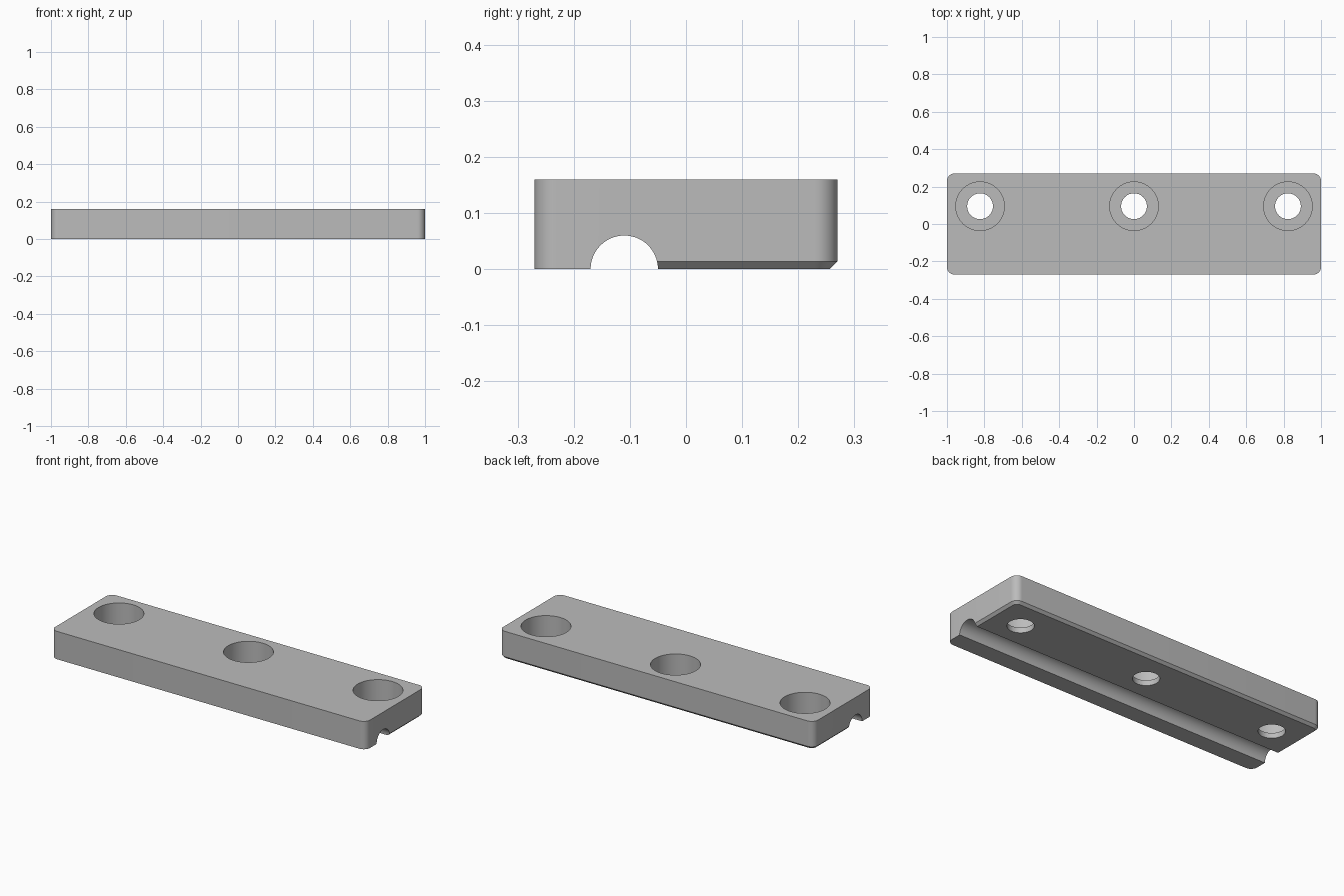
import bpy
import bmesh
import math
from mathutils import Matrix

cube = bpy.data.objects.get("Cube")
if cube:
    bpy.data.objects.remove(cube, do_unlink=True)

LENGTH, WIDTH, HEIGHT = 2.0, 0.54, 0.16
CORNER, CHAMFER = 0.04, 0.014
GROOVE_Y, GROOVE_R = -0.11, 0.06
HOLE_Y, HOLE_R, BORE_R, BORE_FLOOR = 0.095, 0.069, 0.13, 0.03


def add_object(name, bm):
    mesh = bpy.data.meshes.new(name)
    bmesh.ops.recalc_face_normals(bm, faces=bm.faces)
    bm.to_mesh(mesh)
    bm.free()
    obj = bpy.data.objects.new(name, mesh)
    bpy.context.collection.objects.link(obj)
    return obj


def cylinder(name, radius, depth, matrix):
    bm = bmesh.new()
    bmesh.ops.create_cone(bm, cap_ends=True, segments=64, radius1=radius,
                          radius2=radius, depth=depth, matrix=matrix)
    obj = add_object(name, bm)
    obj.hide_render = True
    return obj


# Block with rounded upright corners
bm = bmesh.new()
bmesh.ops.create_cube(bm, size=1)
bmesh.ops.scale(bm, vec=(LENGTH, WIDTH, HEIGHT), verts=bm.verts)
bmesh.ops.translate(bm, vec=(0, 0, HEIGHT / 2), verts=bm.verts)
upright = [e for e in bm.edges if abs(e.verts[0].co.z - e.verts[1].co.z) > 0.1]
bmesh.ops.bevel(bm, geom=upright, offset=CORNER, segments=10, profile=0.5,
                affect='EDGES')

# Chamfer the lower rim behind the groove; it fades out inside the groove
for y in (GROOVE_Y - 0.04, GROOVE_Y):
    bmesh.ops.bisect_plane(bm, geom=bm.verts[:] + bm.edges[:] + bm.faces[:],
                           plane_co=(0, y, 0), plane_no=(0, 1, 0))
rim = [e for e in bm.edges
       if all(v.co.z < 0.001 and v.co.y > GROOVE_Y - 0.001 for v in e.verts)
       and any(abs(f.normal.z) < 0.5 for f in e.link_faces)]
bmesh.ops.bevel(bm, geom=rim, offset=CHAMFER, segments=1, affect='EDGES')
plate = add_object("mounting_plate", bm)

# Groove along the underside, and three counterbored screw holes
cutters = [cylinder("groove_cutter", GROOVE_R, LENGTH + 0.2,
                    Matrix.Translation((0, GROOVE_Y, 0))
                    @ Matrix.Rotation(math.pi / 2, 4, 'Y'))]
for x in (-0.823, 0, 0.823):
    cutters.append(cylinder("hole_cutter", HOLE_R, 1,
                            Matrix.Translation((x, HOLE_Y, 0))))
    cutters.append(cylinder("counterbore_cutter", BORE_R, 1,
                            Matrix.Translation((x, HOLE_Y, BORE_FLOOR + 0.5))))
for cutter in cutters:
    mod = plate.modifiers.new(cutter.name, 'BOOLEAN')
    mod.operation = 'DIFFERENCE'
    mod.solver = 'EXACT'
    mod.object = cutter

# Bake the cuts and remove the cutters
bpy.context.view_layer.update()
depsgraph = bpy.context.evaluated_depsgraph_get()
baked = bpy.data.meshes.new_from_object(plate.evaluated_get(depsgraph))
plate.modifiers.clear()
plate.data = baked
for cutter in cutters:
    bpy.data.objects.remove(cutter, do_unlink=True)

# Plain grey finish
grey = bpy.data.materials.new("plain_grey")
grey.use_nodes = True
colour = (0.5, 0.5, 0.5, 1)
grey.diffuse_color = colour
grey.node_tree.nodes["Principled BSDF"].inputs["Base Color"].default_value = colour
plate.data.materials.clear()
plate.data.materials.append(grey)
for face in plate.data.polygons:
    face.material_index = 0

bpy.ops.object.select_all(action='DESELECT')
plate.select_set(True)
bpy.context.view_layer.objects.active = plate
bpy.ops.object.shade_smooth_by_angle(angle=math.radians(30))
